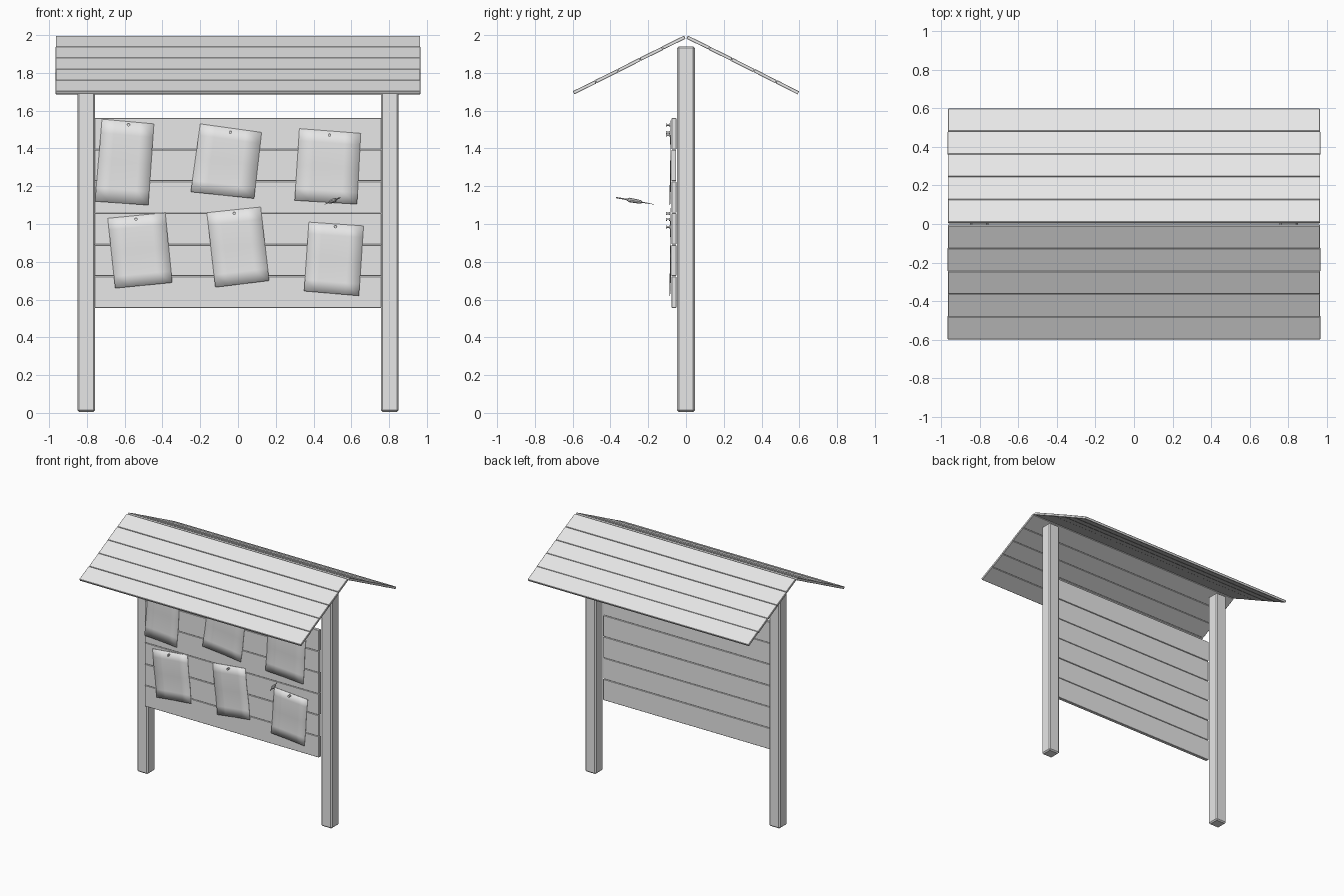
import bpy, bmesh, math, random
from mathutils import Vector, Matrix

cube = bpy.data.objects.get("Cube")
if cube:
    bpy.data.objects.remove(cube, do_unlink=True)
random.seed(4)

# One flat grey for everything
grey = bpy.data.materials.new("plain_grey")
grey.use_nodes = True
colour = (0.8, 0.8, 0.8, 1)
grey.diffuse_color = colour
grey.node_tree.nodes["Principled BSDF"].inputs["Base Color"].default_value = colour


def finish(name, bm):
    bmesh.ops.recalc_face_normals(bm, faces=bm.faces)
    mesh = bpy.data.meshes.new(name)
    bm.to_mesh(mesh)
    bm.free()
    mesh.materials.append(grey)
    obj = bpy.data.objects.new(name, mesh)
    bpy.context.collection.objects.link(obj)
    return obj


def box(name, size, centre, turn=0.0, bevel=0.0):
    """Box turned about x, with optional bevelled edges."""
    bm = bmesh.new()
    bmesh.ops.create_cube(bm, size=1)
    bmesh.ops.scale(bm, vec=size, verts=bm.verts)
    obj = finish(name, bm)
    obj.location = centre
    obj.rotation_euler.x = turn
    if bevel:
        mod = obj.modifiers.new("bevel", 'BEVEL')
        mod.width = bevel
        mod.segments = 1
    return obj


# Posts
for side, label in ((1, "left"), (-1, "right")):
    box(f"{label}_post", (0.094, 0.094, 1.935), (side * 0.803, 0, 0.9725), bevel=0.009)

# Notice board planks
bottom, top, count = 0.555, 1.562, 6
step = (top - bottom) / count
for i in range(count):
    box(f"board_plank_{i + 1}", (1.52, 0.026, step - 0.003),
        (0, -0.063 + random.uniform(-0.002, 0.002), bottom + (i + 0.5) * step), bevel=0.002)

# Roof planks, running from the ridge down to each eave
eave, ridge, planks = Vector((0, 0.596, 1.694)), Vector((0, 0.006, 1.99)), 5
slope = eave - ridge
pitch = math.atan2(slope.z, slope.y)
for side, label in ((1, "back"), (-1, "front")):
    for i in range(planks):
        spot = ridge + slope * ((i + 0.5) / planks)
        tilt = pitch + random.uniform(-0.015, 0.015)
        box(f"{label}_roof_plank_{i + 1}",
            (1.934 - random.uniform(0, 0.006), 0.020, slope.length / planks - 0.002)[0:1]
            + (slope.length / planks - 0.002, 0.018),
            (0, side * spot.y, spot.z), side * tilt, 0.002)


# Paper notices: thin curling sheets, corners given as top left, top right, bottom right, bottom left
def notice(name, corners, pin):
    tl, tr, br, bl = (Vector(c) for c in corners)
    bm = bmesh.new()
    cols, rows = 4, 6
    grid = []
    for r in range(rows + 1):
        v = r / rows
        for c in range(cols + 1):
            u = c / cols
            p = tl.lerp(tr, u).lerp(bl.lerp(br, u), v)
            curl = 0.004 * math.sin(v * math.pi * 1.5) ** 2 + 0.003 * v * abs(2 * u - 1)
            grid.append(bm.verts.new((p.x, -0.0805 - curl, p.y)))
    for r in range(rows):
        for c in range(cols):
            a = r * (cols + 1) + c
            bm.faces.new((grid[a], grid[a + cols + 1], grid[a + cols + 2], grid[a + 1]))
    sheet = finish(name, bm)
    sheet.data.shade_smooth()
    solid = sheet.modifiers.new("thickness", 'SOLIDIFY')
    solid.thickness = 0.002

    # Push pin: narrow waist between two round flanges
    bm = bmesh.new()
    for radius, depth, y in ((0.008, 0.005, -0.103), (0.005, 0.016, -0.094), (0.008, 0.005, -0.088)):
        place = Matrix.Translation((pin[0], y, pin[1])) @ Matrix.Rotation(math.pi / 2, 4, 'X')
        bmesh.ops.create_cone(bm, cap_ends=True, segments=12, radius1=radius,
                              radius2=radius, depth=depth, matrix=place)
    finish(name + "_pin", bm)


notice("upper_right_notice", ((-.72, 1.555), (-.445, 1.53), (-.475, 1.10), (-.757, 1.12)), (-.58, 1.525))
notice("upper_middle_notice", ((-.20, 1.53), (.125, 1.485), (.085, 1.135), (-.25, 1.17)), (-.04, 1.485))
notice("upper_left_notice", ((.325, 1.505), (.65, 1.48), (.63, 1.105), (.30, 1.125)), (.485, 1.47))
notice("lower_right_notice", ((-.69, 1.03), (-.385, 1.06), (-.348, .69), (-.65, .66)), (-.54, 1.025))
notice("lower_middle_notice", ((-.165, 1.06), (.12, 1.09), (.165, .70), (-.12, .665)), (-.02, 1.055))
notice("lower_left_notice", ((.375, 1.01), (.665, .99), (.64, .62), (.35, .645)), (.515, .985))

# Small dart flying at the board: thin needle, thick grip, thin tail
tip, tail = Vector((0.46, -0.17, 1.104)), Vector((0.54, -0.37, 1.14))
axis = tail - tip
turn = axis.to_track_quat('Z', 'Y').to_matrix().to_4x4()
profile = ((0, .001), (.3, .003), (.36, .010), (.65, .012), (.72, .004), (1, .003))
bm = bmesh.new()
for (t0, r0), (t1, r1) in zip(profile, profile[1:]):
    place = Matrix.Translation(tip + axis * ((t0 + t1) / 2)) @ turn
    bmesh.ops.create_cone(bm, cap_ends=True, segments=8, radius1=r0, radius2=r1,
                          depth=axis.length * (t1 - t0), matrix=place)
finish("dart", bm)
